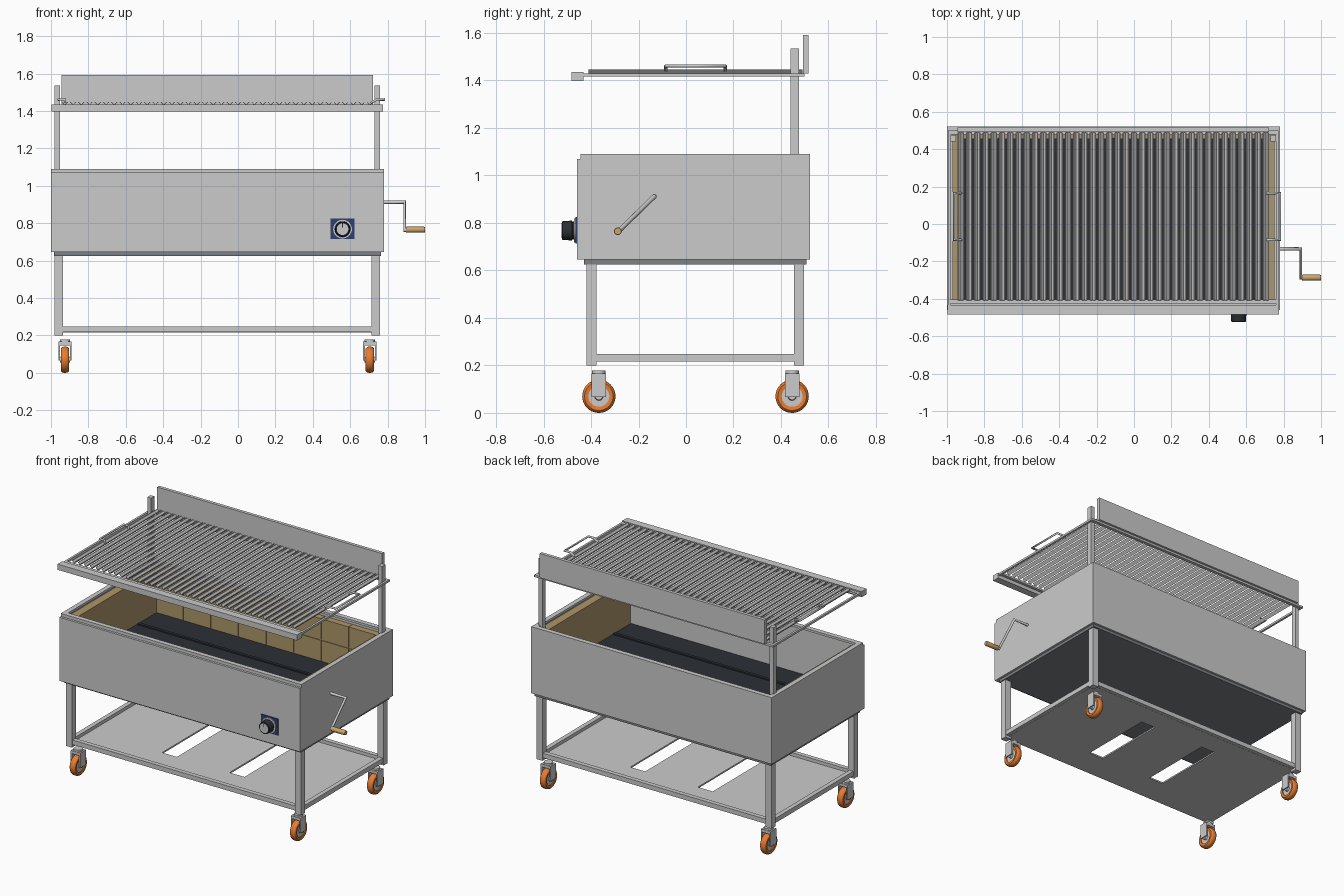
import bpy, bmesh, math
from mathutils import Vector

if "Cube" in bpy.data.objects:
    bpy.data.objects.remove(bpy.data.objects["Cube"])


def mat(name, rgb):
    m = bpy.data.materials.new(name)
    m.diffuse_color = (*rgb, 1)
    m.use_nodes = True
    m.node_tree.nodes["Principled BSDF"].inputs["Base Color"].default_value = m.diffuse_color
    return m


BRICK = mat("firebrick", (0.42, 0.31, 0.14))
DARK = mat("charcoal_black", (0.025, 0.028, 0.035))
BASE = mat("dark_steel", (0.2, 0.22, 0.23))
NAVY = mat("navy_plate", (0.03, 0.05, 0.16))
ORANGE = mat("orange_rubber", (0.8, 0.2, 0.03))
WOOD = mat("wood", (0.6, 0.38, 0.14))
WHITE = mat("dial_white", (0.75, 0.76, 0.76))


def finish(name, bm, m=None, smooth=False):
    bmesh.ops.recalc_face_normals(bm, faces=bm.faces)
    me = bpy.data.meshes.new(name)
    bm.to_mesh(me)
    bm.free()
    ob = bpy.data.objects.new(name, me)
    bpy.context.collection.objects.link(ob)
    if m:
        me.materials.append(m)
    if smooth:
        bpy.ops.object.select_all(action='DESELECT')
        ob.select_set(True)
        bpy.context.view_layer.objects.active = ob
        bpy.ops.object.shade_smooth_by_angle(angle=math.radians(35))
    return ob


def boxes(name, ranges, m=None):
    """One object from boxes given as (x0, x1, y0, y1, z0, z1)."""
    bm = bmesh.new()
    for x0, x1, y0, y1, z0, z1 in ranges:
        vs = bmesh.ops.create_cube(bm, size=1)["verts"]
        for v in vs:
            v.co = Vector(((x0 + x1) / 2 + v.co.x * (x1 - x0),
                           (y0 + y1) / 2 + v.co.y * (y1 - y0),
                           (z0 + z1) / 2 + v.co.z * (z1 - z0)))
    return finish(name, bm, m)


def lathe(name, profile, centre, axis, m=None, steps=40):
    """Spin (radius, height) profile around an axis through centre."""
    bm = bmesh.new()
    vs = [bm.verts.new((r, 0, h)) for r, h in profile]
    es = [bm.edges.new(p) for p in zip(vs, vs[1:])]
    bmesh.ops.spin(bm, geom=vs + es, axis=(0, 0, 1), cent=(0, 0, 0),
                   angle=2 * math.pi, steps=steps)
    bmesh.ops.remove_doubles(bm, verts=bm.verts, dist=1e-5)
    q = Vector((0, 0, 1)).rotation_difference(Vector(axis))
    for v in bm.verts:
        v.co = q @ v.co + Vector(centre)
    return finish(name, bm, m, True)


def rod(name, pts, r, m=None):
    cu = bpy.data.curves.new(name, 'CURVE')
    cu.dimensions = '3D'
    cu.bevel_depth, cu.bevel_resolution, cu.use_fill_caps = r, 3, True
    sp = cu.splines.new('POLY')
    sp.points.add(len(pts) - 1)
    for p, c in zip(sp.points, pts):
        p.co = (*c, 1)
    ob = bpy.data.objects.new(name, cu)
    bpy.context.collection.objects.link(ob)
    if m:
        cu.materials.append(m)
    return ob


def ring(x0, x1, y0, y1, z0, z1, t):
    """Rectangular frame as four boxes of wall thickness t."""
    return [(x0, x0 + t, y0, y1, z0, z1), (x1 - t, x1, y0, y1, z0, z1),
            (x0 + t, x1 - t, y0, y0 + t, z0, z1), (x0 + t, x1 - t, y1 - t, y1, z0, z1)]


# Firebox shell, rim and base
boxes("firebox_walls", ring(-1, 0.78, -0.445, 0.522, 0.645, 1.075, 0.02))
boxes("firebox_rim", ring(-1, 0.78, -0.445, 0.522, 1.075, 1.09, 0.032))
boxes("front_panel", [(-1, 0.78, -0.46, -0.445, 0.645, 1.07)])
boxes("firebox_base", [(-0.985, 0.765, -0.43, 0.508, 0.625, 0.65)], BASE)

# Charcoal floor with raised long strips
boxes("charcoal_floor", [(-0.98, 0.76, -0.425, 0.502, 0.75, 0.77)]
      + [(-0.92, 0.70, y, y + 0.02, 0.77, 0.778) for y in (-0.25, 0.0, 0.25)], DARK)

# Brick lining: side slabs and a two-row back wall
boxes("side_brick_lining", [(-0.98, -0.925, -0.42, 0.5, 0.77, 1.06),
                            (0.705, 0.76, -0.42, 0.5, 0.77, 1.06)], BRICK)
bw = 1.63 / 8
boxes("back_brick_wall", [(-0.925 + i * bw + 0.003, -0.925 + (i + 1) * bw - 0.003, 0.455, 0.495,
                           0.77 + j * 0.145 + 0.003, 0.77 + (j + 1) * 0.145 - 0.003)
                          for i in range(8) for j in range(2)]
      + [(-0.925, 0.705, 0.46, 0.502, 0.77, 1.055)], BRICK)

# Legs, shelf frame and slotted shelf
LX, LY = [(-0.98, -0.935), (0.715, 0.76)], [(-0.42, -0.377), (0.454, 0.497)]
boxes("legs", [(*x, *y, 0.2, 0.63) for x in LX for y in LY])
boxes("shelf_frame", ring(-0.975, 0.755, -0.413, 0.49, 0.217, 0.248, 0.03))
sx = [-0.95, -0.415, -0.305, 0.085, 0.195, 0.73]
boxes("slotted_shelf", [(sx[i], sx[i + 1], -0.39, 0.465, 0.216, 0.226) for i in (0, 2, 4)]
      + [(sx[i], sx[i + 1], *y, 0.216, 0.226) for i in (1, 3) for y in ((-0.39, -0.21), (0.31, 0.465))])

# Casters
for x in (-0.925, 0.705):
    for y in (-0.367, 0.447):
        lathe("caster_tyre", [(0.044, -0.02), (0.06, -0.022), (0.067, -0.016), (0.07, -0.006), (0.07, 0.006),
                              (0.067, 0.016), (0.06, 0.022), (0.044, 0.02), (0.044, -0.02)],
              (x, y, 0.07), (1, 0, 0), ORANGE)
        lathe("caster_hub", [(0, -0.028), (0.015, -0.028), (0.018, -0.014), (0.045, -0.014),
                             (0.045, 0.014), (0.018, 0.014), (0.015, 0.028), (0, 0.028)],
              (x, y, 0.07), (1, 0, 0))
        boxes("caster_fork", [(x - 0.036, x - 0.027, y - 0.03, y + 0.03, 0.066, 0.15),
                              (x + 0.027, x + 0.036, y - 0.03, y + 0.03, 0.066, 0.15),
                              (x - 0.036, x + 0.036, y - 0.03, y + 0.03, 0.147, 0.166)])
        lathe("caster_swivel", [(0, 0.16), (0.028, 0.16), (0.028, 0.178), (0, 0.178)], (x, y, 0), (0, 0, 1))

# Rear lift posts
boxes("lift_posts", [(x, x + 0.028, 0.441, 0.475, 0.78, 1.535) for x in (-0.98, 0.73)])

# Grill frame and splash plate
boxes("grill_front_bar", [(-0.997, 0.775, -0.483, -0.432, 1.397, 1.435)])
boxes("grill_frame", [(-0.995, -0.981, -0.432, 0.5, 1.416, 1.43), (0.759, 0.773, -0.432, 0.5, 1.416, 1.43),
                      (-0.981, 0.759, 0.478, 0.5, 1.416, 1.43), (-0.981, 0.759, -0.425, -0.405, 1.416, 1.43)])
boxes("splash_plate", [(-0.943, 0.722, 0.493, 0.515, 1.43, 1.592)])

# V-channel grate bars
N, HALF = 38, 0.017
PITCH = (0.722 + 0.943 - 2 * HALF) / (N - 1)
prof = [(-HALF, 1.447), (0, 1.429), (HALF, 1.447), (HALF - 0.005, 1.447), (0, 1.434), (-HALF + 0.005, 1.447)]
bm = bmesh.new()
a, b = [[bm.verts.new((x, y, z)) for x, z in prof] for y in (-0.41, 0.49)]
for i in range(6):
    j = (i + 1) % 6
    bm.faces.new((a[i], a[j], b[j], b[i]))
for s in (a, b):
    bm.faces.new((s[0], s[1], s[4], s[5]))
    bm.faces.new((s[1], s[2], s[3], s[4]))
grate = finish("grate_bars", bm)
grate.location.x = -0.943 + HALF
arr = grate.modifiers.new("repeat", 'ARRAY')
arr.count = N
arr.use_relative_offset = False
arr.use_constant_offset = True
arr.constant_offset_displace = (PITCH, 0, 0)

# Side lift handles
for x, xo in ((-0.925, -0.962), (0.74, 0.782)):
    inner = -0.925 if x < 0 else 0.71
    rod("grate_handle", [(inner, -0.085, 1.442), (x, -0.085, 1.461), (xo, -0.085, 1.461),
                         (xo, 0.165, 1.461), (x, 0.165, 1.461), (inner, 0.165, 1.442)], 0.007)

# Crank with wooden grip
rod("crank_arm", [(0.76, -0.133, 0.912), (0.891, -0.133, 0.912), (0.891, -0.287, 0.762), (0.93, -0.287, 0.762)], 0.01)
lathe("crank_grip", [(0, 0), (0.014, 0), (0.016, 0.005), (0.016, 0.097), (0.014, 0.103), (0, 0.103)],
      (0.897, -0.287, 0.765), (1, 0, 0), WOOD)

# Control knob on its plate
boxes("knob_plate", [(0.495, 0.623, -0.466, -0.459, 0.714, 0.824)], NAVY)
C = (0.559, -0.466, 0.768)
lathe("knob_bezel", [(0, 0), (0.05, 0), (0.05, 0.006), (0, 0.006)], C, (0, -1, 0))
lathe("knob", [(0, 0.006), (0.037, 0.006), (0.037, 0.012), (0.042, 0.015), (0.039, 0.054), (0.036, 0.057), (0, 0.057)],
      C, (0, -1, 0), DARK)
lathe("knob_cap", [(0, 0.055), (0.031, 0.055), (0.031, 0.058), (0, 0.058)], C, (0, -1, 0), WHITE)
boxes("knob_pointer", [(0.557, 0.561, -0.525, -0.52, 0.776, 0.797)], DARK)
